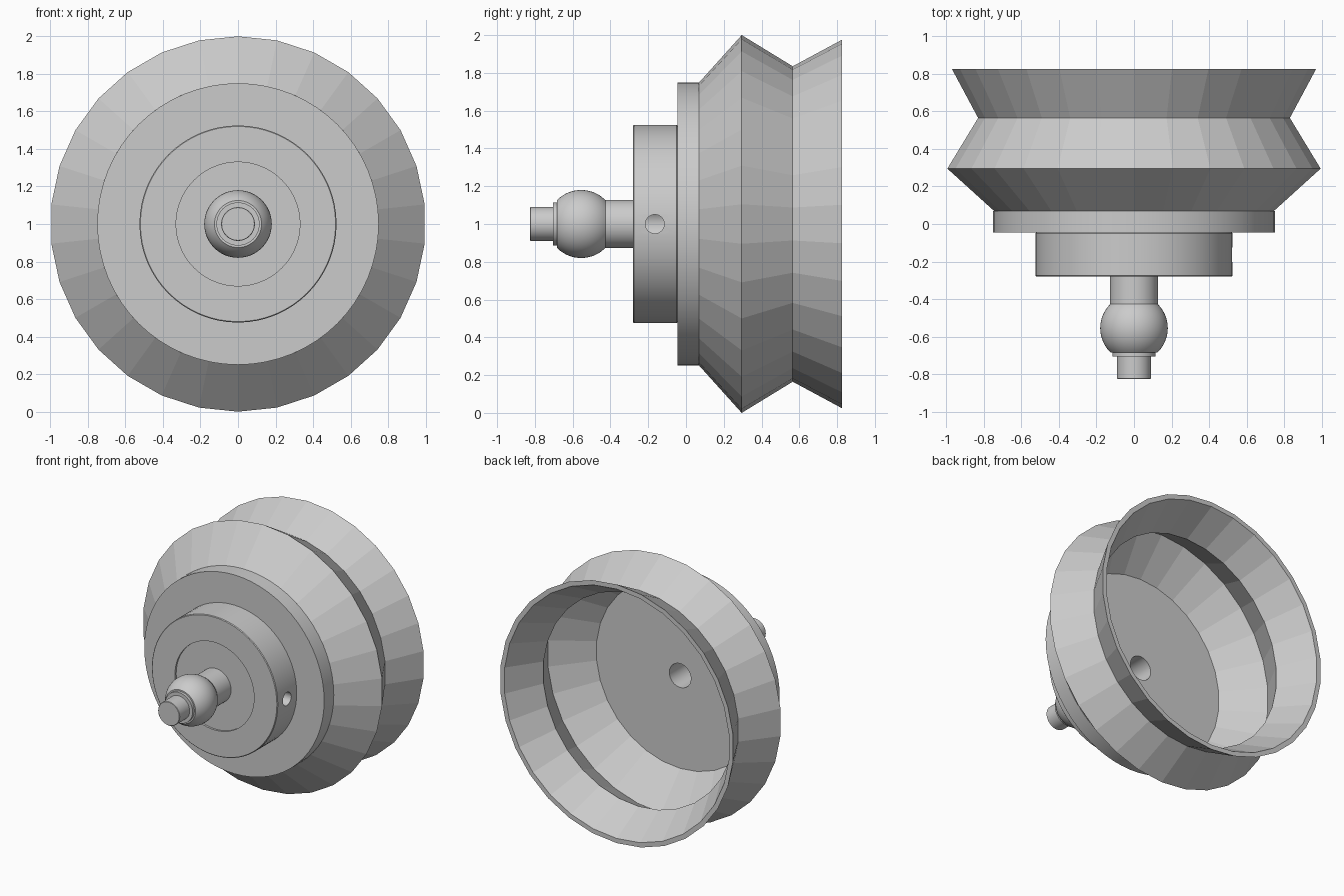
import bpy, bmesh
from math import sin, cos, pi, sqrt, radians

if "Cube" in bpy.data.objects:
    bpy.data.objects.remove(bpy.data.objects["Cube"])

CZ = 1.0  # height of the turning axis


def smooth(ob, angle=30):
    bpy.ops.object.select_all(action='DESELECT')
    ob.select_set(True)
    bpy.context.view_layer.objects.active = ob
    bpy.ops.object.shade_smooth_by_angle(angle=radians(angle))


def lathe(name, profile, sides, closed=False):
    """Turn a profile of (radius, y) points round the y axis."""
    bm = bmesh.new()
    rings = []
    for k in range(sides):
        a = pi / 2 + 2 * pi * k / sides
        rings.append([bm.verts.new((r * cos(a), y, CZ + r * sin(a))) for r, y in profile])
    n = len(profile)
    for k in range(sides):
        p, q = rings[k], rings[(k + 1) % sides]
        for i in range(n if closed else n - 1):
            j = (i + 1) % n
            bm.faces.new((p[i], p[j], q[j], q[i]))
    bmesh.ops.remove_doubles(bm, verts=bm.verts, dist=1e-5)
    bmesh.ops.recalc_face_normals(bm, faces=bm.faces)
    mesh = bpy.data.meshes.new(name)
    bm.to_mesh(mesh)
    bm.free()
    ob = bpy.data.objects.new(name, mesh)
    bpy.context.collection.objects.link(ob)
    return ob


# Faceted, zigzag hollow cup
lathe("flared_cup", [
    (0.75, 0.07), (1.0, 0.295), (0.835, 0.565), (0.975, 0.825),
    (0.94, 0.825), (0.797, 0.565), (0.95, 0.295), (0.70, 0.07)], 30, closed=True)

# Back plate with bore
plate = lathe("base_plate", [
    (0.09, -0.045), (0.75, -0.045), (0.75, 0.07), (0.09, 0.07)], 64, closed=True)
smooth(plate)

# Hub with shallow front recess and blind bore
b = 0.005
hub = lathe("hub", [
    (0, -0.265), (0.33, -0.265), (0.33, -0.28), (0.525 - b, -0.28), (0.525, -0.28 + b),
    (0.525, -0.045 - b), (0.525 - b, -0.045), (0.09, -0.045), (0.09, -0.22), (0, -0.22)], 64)

# Set-screw hole in the right side of the hub
bpy.ops.mesh.primitive_cylinder_add(vertices=32, radius=0.05, depth=0.65,
                                    location=(0.375, -0.165, CZ), rotation=(0, pi / 2, 0))
cutter = bpy.context.object
cutter.name = "screw_hole_cutter"
cutter.hide_render = True
mod = hub.modifiers.new("screw_hole", 'BOOLEAN')
mod.operation = 'DIFFERENCE'
mod.solver = 'EXACT'
mod.object = cutter
bpy.context.view_layer.objects.active = hub
bpy.ops.object.modifier_apply(modifier=mod.name)
bpy.data.objects.remove(cutter)
smooth(hub)

# Spindle: neck, ball, collar and tip in one turned piece
ball_y, ball_r = -0.555, 0.18
ys = 0.125  # half-length at which the ball is cut off at each end
t0 = pi / 2 - math_t if (math_t := pi / 2 - sqrt(1 - (ys / ball_r) ** 2)) is None else 0.8
arc = [(ball_r * cos(t), ball_y - ball_r * sin(t))
       for t in [-t0 + 2 * t0 * i / 20 for i in range(21)]]
spindle = lathe("ball_spindle",
                [(0, -0.24), (0.128, -0.24), (0.128, arc[0][1])] + arc +
                [(0.115, arc[-1][1]), (0.115, -0.705), (0.09, -0.705),
                 (0.09, -0.822), (0.087, -0.825), (0, -0.825)], 48)
smooth(spindle)
